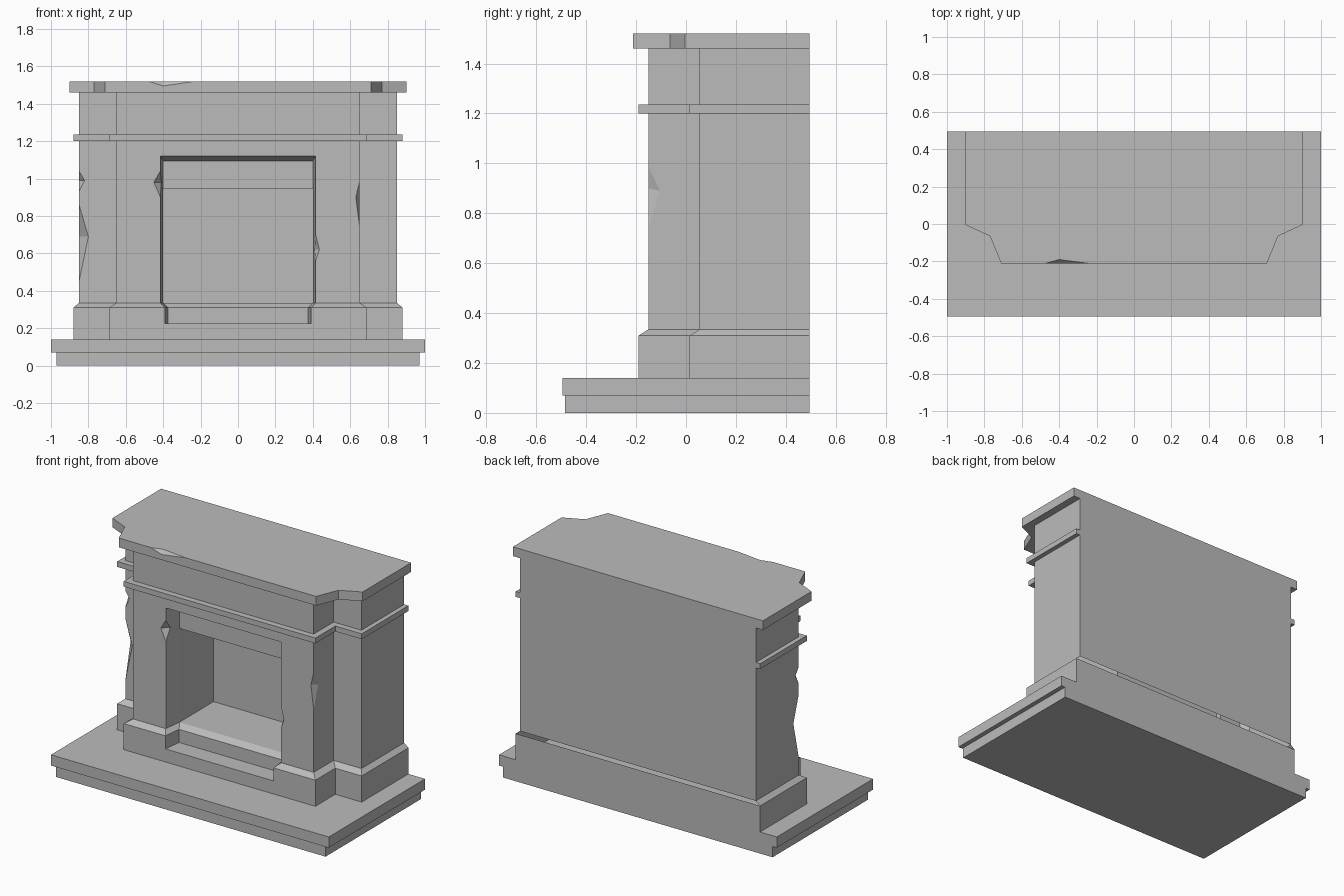
import bpy, bmesh
from mathutils import Vector

cube = bpy.data.objects.get("Cube")
if cube:
    bpy.data.objects.remove(cube, do_unlink=True)

# Single stone colour
stone = bpy.data.materials.new("grey stone")
stone.use_nodes = True
STONE_RGB = (0.5, 0.5, 0.5, 1)
stone.diffuse_color = STONE_RGB
stone.node_tree.nodes["Principled BSDF"].inputs["Base Color"].default_value = STONE_RGB

BACK = 0.495


def finish(name, bm):
    bmesh.ops.recalc_face_normals(bm, faces=bm.faces)
    mesh = bpy.data.meshes.new(name)
    bm.to_mesh(mesh)
    bm.free()
    mesh.materials.append(stone)
    obj = bpy.data.objects.new(name, mesh)
    bpy.context.collection.objects.link(obj)
    return obj


def loft(name, rings):
    """Skin a stack of rings that share a vertex count, with capped ends."""
    bm = bmesh.new()
    loops = [[bm.verts.new(p) for p in ring] for ring in rings]
    for a, b in zip(loops, loops[1:]):
        for i in range(len(a)):
            j = (i + 1) % len(a)
            bm.faces.new((a[i], a[j], b[j], b[i]))
    bm.faces.new(loops[0][::-1])
    bm.faces.new(loops[-1])
    return finish(name, bm)


def mirrored(half, z):
    """Closed outline at height z from its +x half, listed back to front."""
    return [(x, y, z) for x, y in half] + [(-x, y, z) for x, y in reversed(half)]


def slab(name, half, low, high):
    return loft(name, [mirrored(half, low), mirrored(half, high)])


def stepped(grow):
    """Half plan of the chimney breast, grown outward by a moulding."""
    side, front = 0.85 + grow * 0.75, 0.65 + grow
    return [(side, BACK), (side, 0.055 - grow), (front, 0.055 - grow), (front, -0.15 - grow)]


def chip(top, bottom, a, b):
    """Wedge cutter for a broken edge: two edge ends and a point on each face."""
    pts = [Vector(p) for p in (top, bottom, a, b)]
    mid = (pts[2] + pts[3]) / 2
    bm = bmesh.new()
    for p in pts:
        bm.verts.new(mid + (p - mid) * 1.4)
    bmesh.ops.convex_hull(bm, input=bm.verts)
    return finish("chip_cutter", bm)


def cut(obj, cutters):
    for cutter in cutters:
        mod = obj.modifiers.new("cut", "BOOLEAN")
        mod.operation, mod.solver, mod.object = "DIFFERENCE", "EXACT", cutter
    bpy.context.view_layer.update()
    evaluated = obj.evaluated_get(bpy.context.evaluated_depsgraph_get())
    mesh = bpy.data.meshes.new_from_object(evaluated)
    obj.modifiers.clear()
    obj.data = mesh
    for cutter in cutters:
        bpy.data.objects.remove(cutter, do_unlink=True)


# Hearth
slab("hearth_base", [(0.97, BACK), (0.97, -0.485)], 0, 0.07)
slab("hearth_slab", [(1, BACK), (1, -BACK)], 0.07, 0.14)

# Chimney breast with plinth and chamfer
surround = loft("surround", [mirrored(stepped(g), z) for g, z in
                             ((0.04, 0.14), (0.04, 0.31), (0, 0.335), (0, 1.46))])


# Splayed opening, narrowing toward the rear
def splay(half, rear, z, rise=0.0):
    return [(half, rear, z), (half + 0.03, rear - 0.24, z + rise),
            (-half - 0.03, rear - 0.24, z + rise), (-half, rear, z)]


opening = loft("opening_cutter", [splay(0.375, -0.07, 0.225), splay(0.375, -0.07, 0.31),
                                  splay(0.4, -0.03, 0.335), splay(0.4, -0.03, 1.095, 0.05)])
firebox = slab("firebox_cutter", [(0.4, 0.32), (0.4, -0.04)], 0.335, 0.945)

# Broken edges of the breast
chips = [
    chip((-0.85, 0.055, 0.86), (-0.85, 0.055, 0.45), (-0.8, 0.055, 0.69), (-0.85, 0.11, 0.69)),
    chip((-0.85, 0.055, 1.04), (-0.85, 0.055, 0.93), (-0.82, 0.055, 0.99), (-0.85, 0.09, 0.99)),
    chip((0.65, -0.15, 0.985), (0.65, -0.15, 0.74), (0.63, -0.15, 0.9), (0.65, -0.105, 0.89)),
    chip((-0.415, -0.15, 1.04), (-0.415, -0.15, 0.9), (-0.45, -0.15, 0.98), (-0.41, -0.11, 0.98)),
    chip((0.415, -0.15, 0.7), (0.415, -0.15, 0.56), (0.435, -0.15, 0.62), (0.41, -0.11, 0.62)),
]
cut(surround, [opening, firebox] + chips)

# Open gap along the rear of the plinth chamfer
bm = bmesh.new()
bm.from_mesh(surround.data)
gap = [f for f in bm.faces if f.normal.y > 0.9 and 0.31 < f.calc_center_median().z < 0.335
       and f.calc_center_median().y > BACK - 0.01]
bmesh.ops.delete(bm, geom=gap, context="FACES")
bm.to_mesh(surround.data)
bm.free()

# Moulding and mantel
slab("trim_band", stepped(0.04), 1.2, 1.235)
mantel = slab("mantel_shelf", [(0.9, BACK), (0.9, -0.005), (0.77, -0.065), (0.71, -0.212)], 1.46, 1.52)
cut(mantel, [chip((-0.48, -0.212, 1.52), (-0.23, -0.212, 1.52),
                  (-0.4, -0.212, 1.495), (-0.4, -0.19, 1.52))])
